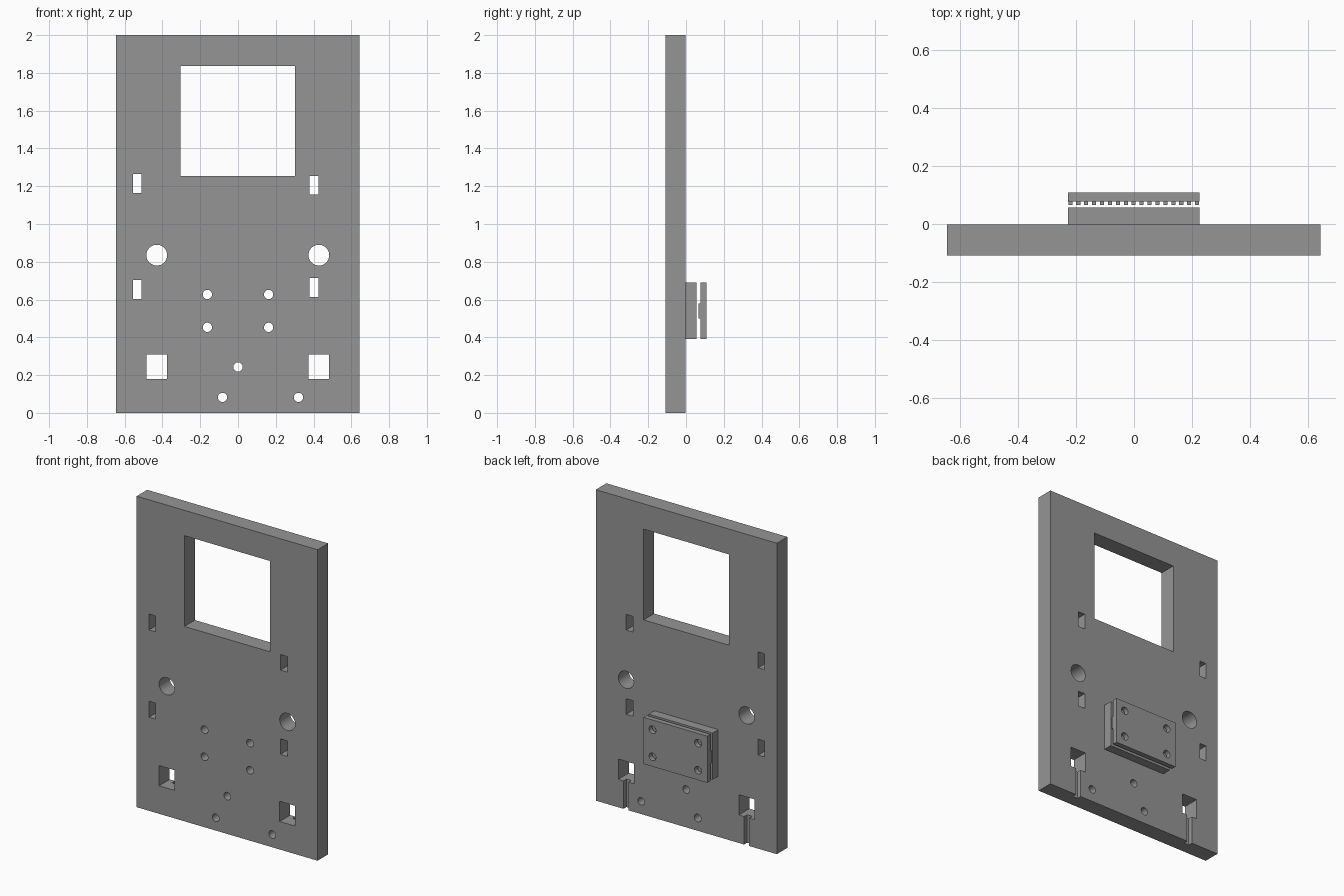
import bpy, bmesh, math
from mathutils import Matrix, Vector

if "Cube" in bpy.data.objects:
    bpy.data.objects.remove(bpy.data.objects["Cube"], do_unlink=True)

grey = bpy.data.materials.new("mid_grey")
grey.use_nodes = True
grey.diffuse_color = (0.3, 0.3, 0.3, 1)
grey.node_tree.nodes["Principled BSDF"].inputs["Base Color"].default_value = (0.3, 0.3, 0.3, 1)


def add_box(bm, x, y, z):
    """Box from three (low, high) ranges."""
    size = [b - a for a, b in (x, y, z)]
    mid = [(a + b) / 2 for a, b in (x, y, z)]
    bmesh.ops.create_cube(bm, size=1, matrix=Matrix.Translation(mid) @ Matrix.Diagonal(Vector((*size, 1))))


def add_bore(bm, x, z, radius):
    """Round cutter running front to back."""
    bmesh.ops.create_cone(bm, cap_ends=True, segments=48, radius1=radius, radius2=radius, depth=1,
                          matrix=Matrix.Translation((x, 0, z)) @ Matrix.Rotation(math.pi / 2, 4, 'X'))


def make(name, bm):
    mesh = bpy.data.meshes.new(name)
    bm.to_mesh(mesh)
    bm.free()
    mesh.materials.append(grey)
    obj = bpy.data.objects.new(name, mesh)
    bpy.context.collection.objects.link(obj)
    return obj


def cut(obj, bm):
    """Subtract the cutter geometry, then discard the cutter."""
    cutter = make("cutter", bm)
    cutter.hide_render = True
    mod = obj.modifiers.new("cut", 'BOOLEAN')
    mod.operation, mod.solver, mod.object = 'DIFFERENCE', 'EXACT', cutter
    bpy.ops.object.select_all(action='DESELECT')
    obj.select_set(True)
    bpy.context.view_layer.objects.active = obj
    bpy.ops.object.modifier_apply(modifier=mod.name)
    bpy.data.objects.remove(cutter, do_unlink=True)
    bpy.ops.object.shade_smooth_by_angle(angle=math.radians(30))


def box(name, x, y, z):
    bm = bmesh.new()
    add_box(bm, x, y, z)
    return make(name, bm)


FRONT, BACK = -0.109, -0.002
THROUGH = (-0.5, 0.5)
CLAMP_X, CLAMP_Z = (-0.228, 0.226), (0.39, 0.69)
clamp_bolts = [(sx * 0.162, z) for sx in (-1, 1) for z in (0.453, 0.627)]

# Main plate with window, slots, square openings and round holes
panel = box("main_panel", (-0.645, 0.643), (FRONT, BACK), (0, 2))
bm = bmesh.new()
add_box(bm, (-0.305, 0.303), THROUGH, (1.253, 1.837))
for z in (1.163, 0.602):
    add_box(bm, (-0.557, -0.512), THROUGH, (z, z + 0.102))
for z in (1.155, 0.613):
    add_box(bm, (0.378, 0.427), THROUGH, (z, z + 0.1))
for x in (-0.43, 0.428):
    add_box(bm, (x - 0.055, x + 0.055), THROUGH, (0.18, 0.31))
    add_bore(bm, x, 0.835, 0.055)
for x, z in clamp_bolts + [(0, 0.243), (-0.082, 0.082), (0.32, 0.082)]:
    add_bore(bm, x, z, 0.0245)
cut(panel, bm)

# Cable grooves in the back, from the square openings to the bottom edge
bm = bmesh.new()
for x in (-0.43, 0.428):
    add_box(bm, (x - 0.018, x + 0.018), (BACK - 0.03, 0.1), (-0.1, 0.2))
cut(panel, bm)

# Spacer block and clamp plate, drilled for the four bolts
for name, y in (("spacer_block", (BACK, 0.056)), ("clamp_plate", (0.077, 0.109))):
    part = box(name, CLAMP_X, y, CLAMP_Z)
    bm = bmesh.new()
    for x, z in clamp_bolts:
        add_bore(bm, x, z, 0.0245)
    cut(part, bm)

# Row of belt teeth on the inner side of the clamp plate
bm = bmesh.new()
for i in range(-8, 9):
    x = i * 0.0273 - 0.001
    add_box(bm, (x - 0.007, x + 0.007), (0.066, 0.078), (0.5, 0.58))
make("belt_teeth", bm)
